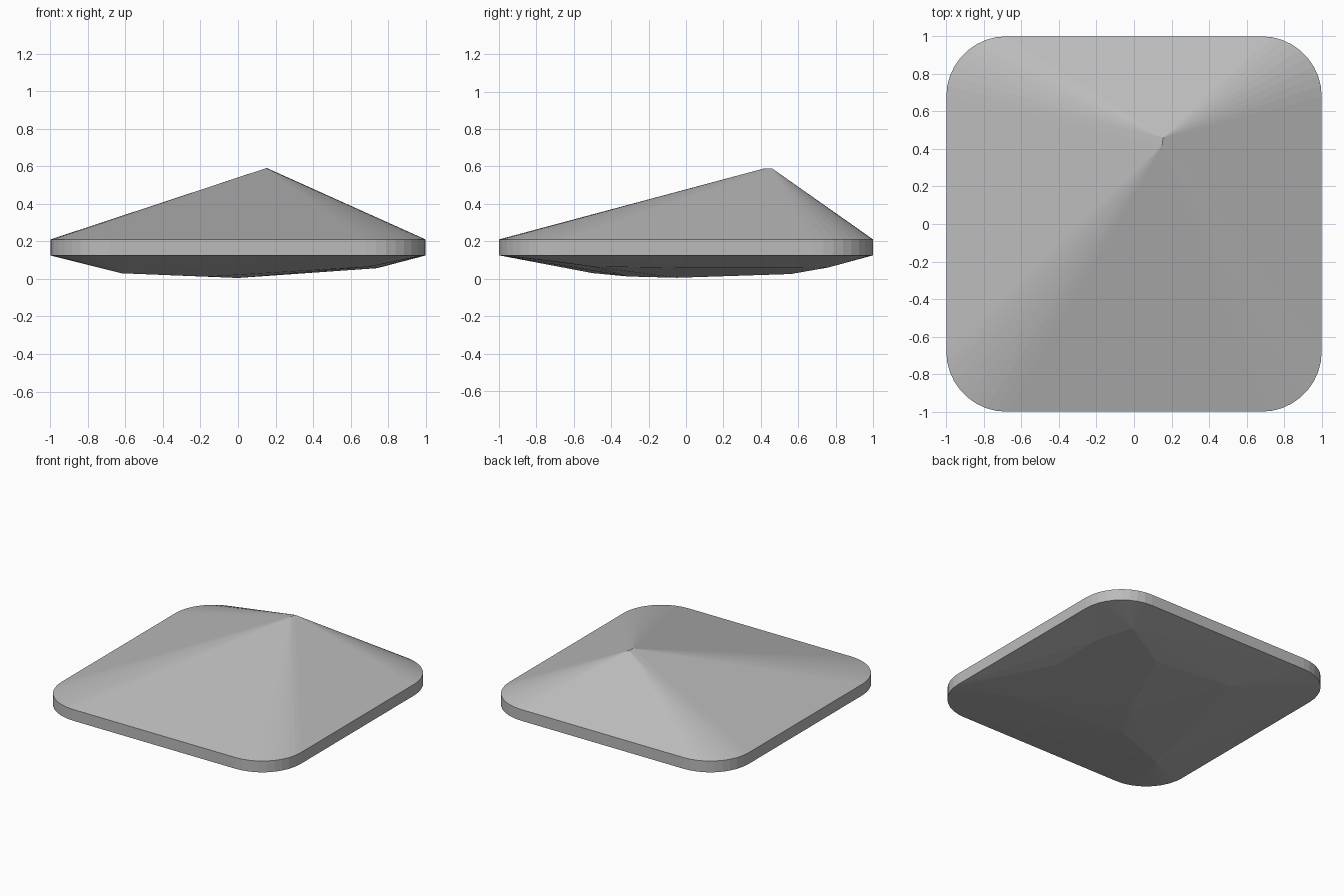
import bpy, bmesh
from math import sin, cos, pi

if "Cube" in bpy.data.objects:
    bpy.data.objects.remove(bpy.data.objects["Cube"], do_unlink=True)

grey = bpy.data.materials.new("stone_grey")
grey.use_nodes = True
colour = (0.5, 0.5, 0.5, 1)
grey.diffuse_color = colour
grey.node_tree.nodes["Principled BSDF"].inputs["Base Color"].default_value = colour

RIM_LOW, RIM_HIGH = 0.125, 0.21
RADIUS, STEPS = 0.32, 9


def outline(z):
    """Rounded square, one arc per corner."""
    points = []
    for corner in range(4):
        mid = pi / 4 + corner * pi / 2
        cx = (1 - RADIUS) * (1 if cos(mid) > 0 else -1)
        cy = (1 - RADIUS) * (1 if sin(mid) > 0 else -1)
        for i in range(STEPS + 1):
            a = corner * pi / 2 + i / STEPS * pi / 2
            points.append((cx + RADIUS * cos(a), cy + RADIUS * sin(a), z))
    return points


# Short ridge at the off-centre summit
summit = [(0.15, 0.42, 0.59), (0.155, 0.46, 0.59)]

# Corners of the shallow, irregular faceted belly
belly = [(0, -0.05, 0.005), (-0.16, -0.31, 0.012), (0.27, 0.56, 0.025),
         (-0.34, 0.61, 0.037), (-0.62, -0.5, 0.03), (0.74, 0.48, 0.057),
         (0.73, 0.05, 0.057), (0.65, 0.76, 0.06), (0.7, -0.5, 0.065)]

# Gem body: summit, upright rim and belly wrapped in one convex skin
bm = bmesh.new()
for p in summit + outline(RIM_HIGH) + outline(RIM_LOW) + belly:
    bm.verts.new(p)
hull = bmesh.ops.convex_hull(bm, input=bm.verts)
loose = [v for v in bm.verts if not v.link_faces]
bmesh.ops.delete(bm, geom=loose, context='VERTS')
bmesh.ops.dissolve_limit(bm, angle_limit=0.002, verts=bm.verts, edges=bm.edges)
bmesh.ops.recalc_face_normals(bm, faces=bm.faces)
mesh = bpy.data.meshes.new("faceted_body")
bm.to_mesh(mesh)
bm.free()
mesh.materials.append(grey)
body = bpy.data.objects.new("faceted_body", mesh)
bpy.context.collection.objects.link(body)
